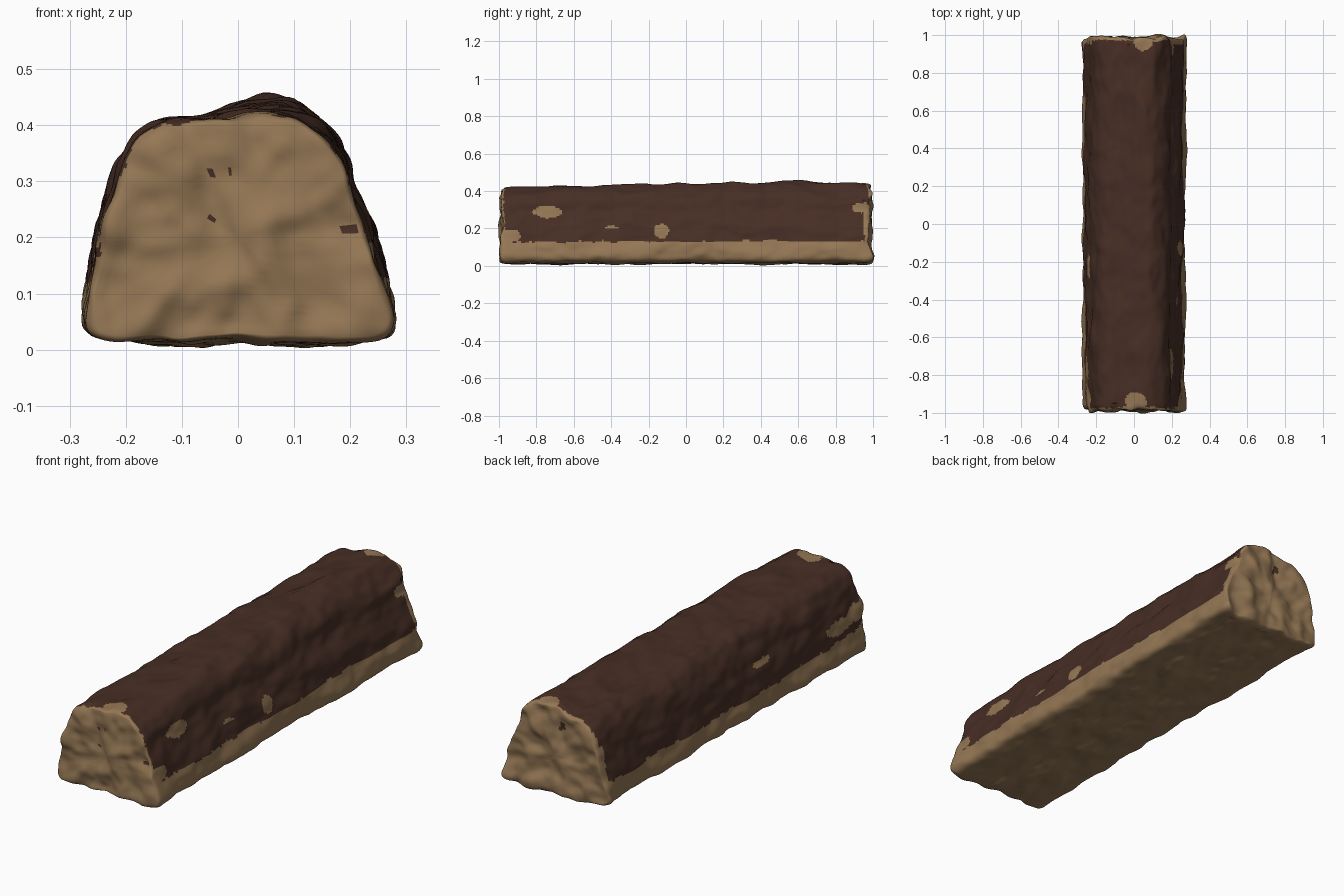
import bpy, bmesh, math
from mathutils import Vector, noise

cube = bpy.data.objects.get("Cube")
if cube:
    bpy.data.objects.remove(cube)


def make_material(name, rgb):
    mat = bpy.data.materials.new(name)
    mat.use_nodes = True
    mat.diffuse_color = (*rgb, 1)
    mat.node_tree.nodes["Principled BSDF"].inputs["Base Color"].default_value = (*rgb, 1)
    return mat


tan = make_material("tan_core", (0.30, 0.185, 0.09))
brown = make_material("dark_brown_coating", (0.062, 0.027, 0.018))

# Cross-section of the bar, counter-clockwise from the base
PROFILE = [(-.22, .02), (-.12, .01), (0, .018), (.12, .01), (.22, .015), (.265, .025),
           (.272, .06), (.25, .16), (.225, .23), (.195, .29), (.185, .35), (.15, .39),
           (.1, .42), (.04, .42), (-.03, .41), (-.08, .402), (-.13, .408), (-.18, .385),
           (-.215, .33), (-.24, .25), (-.262, .15), (-.275, .06), (-.265, .03)]
AROUND, ALONG, CAP = 180, 260, 14
CENTRE = Vector((0, 0, .2))


def resample(points, count):
    pts = [Vector((x, 0, z)) for x, z in points]
    pts.append(pts[0])
    lengths = [(b - a).length for a, b in zip(pts, pts[1:])]
    step = sum(lengths) / count
    out, seg, start = [], 0, 0
    for i in range(count):
        while seg < len(lengths) - 1 and i * step > start + lengths[seg]:
            start += lengths[seg]
            seg += 1
        out.append(pts[seg].lerp(pts[seg + 1], (i * step - start) / lengths[seg]))
    for _ in range(6):  # soften the corners
        out = [(out[i - 1] + out[i] * 2 + out[(i + 1) % count]) / 4 for i in range(count)]
    return out


def ripple(p, size, seed):
    return noise.noise(Vector((p.x / size, p.y / size, p.z / size + seed)))


def shape(p, y, scale, end):
    """Place one profile point along the bar and roughen it."""
    t = (y + 1) / 2
    q = p.copy()
    q.x *= 1 + .035 * t * (q.x > 0)
    if q.z > .2:
        q.z += .03 * min(1, 1.6 * t) * math.exp(-((q.x - .05) / .11) ** 2)
    q = CENTRE + (q - CENTRE) * scale
    q.y = y
    out = Vector((q.x, 0, q.z - .2)).normalized()
    s = Vector((q.x, q.y * .6, q.z))
    lump = .014 * ripple(s, .09, 3) + .005 * ripple(s, .04, 9) - .005 * abs(ripple(s, .13, 20))
    q += out * lump * scale
    if end:
        q.y += .022 * ripple(q, .09, 5) + .008 * ripple(q, .04, 8)
    q.z = max(q.z, .003)
    return q


# Stations: front cap, rounded rim, long body, rounded rim, back cap
half = .985
rim = [(half - .028 * (1 - math.cos(a)), 1 - .055 * (1 - math.sin(a)))
       for a in (math.pi / 2 * k / 5 for k in range(6))]
cap = [(half, .945 * k / CAP) for k in range(1, CAP)]
end_back = cap + rim
front = [(-y, s, True) for y, s in end_back]
inner = half - .028
body = [(-inner + 2 * inner * k / ALONG, 1, False) for k in range(1, ALONG)]
back = [(y, s, True) for y, s in reversed(end_back)]
stations = front + body + back

section = resample(PROFILE, AROUND)
bm = bmesh.new()
rings = [[bm.verts.new(shape(p, *st)) for p in section] for st in stations]
for a, b in zip(rings, rings[1:]):
    for i in range(AROUND):
        j = (i + 1) % AROUND
        bm.faces.new((a[i], a[j], b[j], b[i]))
for ring, sign in ((rings[0], -1), (rings[-1], 1)):
    tip = bm.verts.new(sum((v.co for v in ring), Vector()) / AROUND)
    for i in range(AROUND):
        bm.faces.new((ring[i], ring[(i + 1) % AROUND], tip))
bmesh.ops.recalc_face_normals(bm, faces=bm.faces)

# Bare spots in the coating: side, y, z, half length, half height
SIDE_CHIPS = [(1, -.74, .29, .075, .035), (1, -.13, .185, .04, .035), (1, -.4, .205, .035, .009),
              (1, .94, .31, .045, .025), (1, -.94, .16, .06, .035), (-1, -.22, .25, .07, .016),
              (-1, -.8, .2, .1, .03), (-1, -.93, .22, .08, .035)]
# Bare spots on top: x, y, half width, half length
TOP_CHIPS = [(.01, -.95, .055, .065), (.05, .97, .05, .05)]


def is_coated(c):
    wobble = ripple(c, .07, 30) + .5 * ripple(c, .025, 40)
    edge = .13 + .012 * wobble
    if c.x < 0:
        edge += .07 * max(0, -c.y - .6)
    if c.z < edge:
        return False
    limit = .972 + .012 * wobble - (.02 if c.y > 0 and c.z < .3 else 0)
    if abs(c.y) > limit:
        return False
    for side, y, z, ly, lz in SIDE_CHIPS:
        if c.x * side > .1 and ((c.y - y) / ly) ** 2 + ((c.z - z) / lz) ** 2 < 1 + .5 * wobble:
            return False
    for x, y, lx, ly in TOP_CHIPS:
        if c.z > .36 and ((c.x - x) / lx) ** 2 + ((c.y - y) / ly) ** 2 < 1 + .4 * wobble:
            return False
    return True


for f in bm.faces:
    f.smooth = True
    f.material_index = int(is_coated(f.calc_center_median()))

mesh = bpy.data.meshes.new("coated_bar")
bm.to_mesh(mesh)
bm.free()
mesh.materials.append(tan)
mesh.materials.append(brown)
bar = bpy.data.objects.new("coated_bar", mesh)
bpy.context.collection.objects.link(bar)
